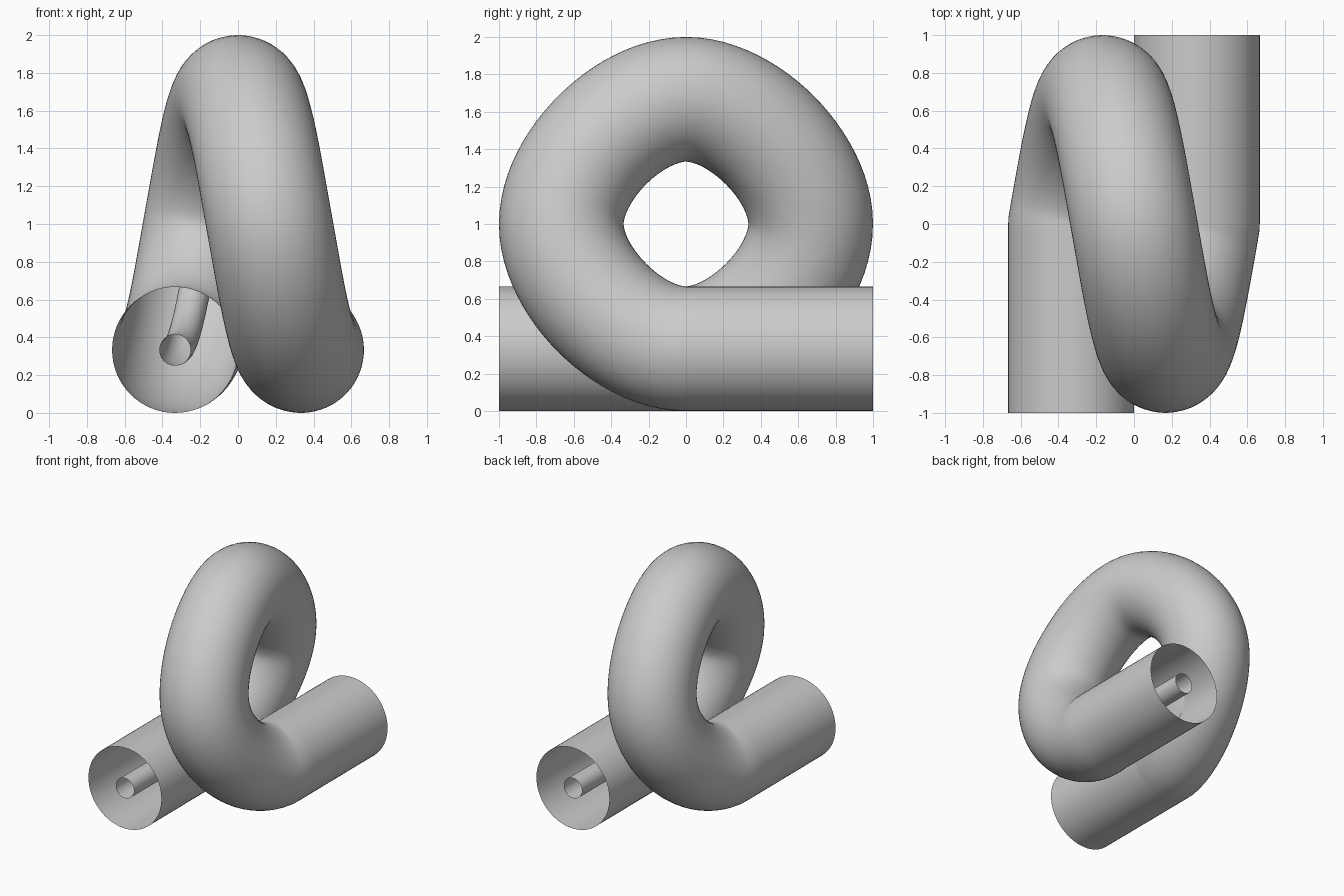
import bpy
import math
from mathutils import Vector

if "Cube" in bpy.data.objects:
    bpy.data.objects.remove(bpy.data.objects["Cube"])

R = 2 / 3        # loop radius of the centre line
R_TUBE = 1 / 3   # outer tube radius
R_CORE = 1 / 12  # inner tube radius
H = 0.46         # handle length as a fraction of the loop radius


def path_knots():
    """Straight run in, one full turn drifting in x, straight run out."""
    knots = []
    start = Vector((-R_TUBE, -1, R_TUBE))
    knots.append((start, Vector((0, 1 / 3, 0)), Vector((0, 1 / 3, 0))))
    for i in range(5):
        a = i * math.pi / 2
        co = Vector((-R_TUBE + i / 6, R * math.sin(a), 1 - R * math.cos(a)))
        handle = Vector((1 / 18, H * R * math.cos(a), H * R * math.sin(a)))
        before = Vector((0, 1 / 3, 0)) if i == 0 else handle
        after = Vector((0, 1 / 3, 0)) if i == 4 else handle
        knots.append((co, before, after))
    end = Vector((R_TUBE, 1, R_TUBE))
    knots.append((end, Vector((0, 1 / 3, 0)), Vector((0, 1 / 3, 0))))
    return knots


def looped_tube(name, radius, sides):
    """Open-ended round tube swept along the looping path."""
    curve = bpy.data.curves.new(name, 'CURVE')
    curve.dimensions = '3D'
    curve.resolution_u = 24
    curve.bevel_depth = radius
    curve.bevel_resolution = (sides - 4) // 2
    curve.use_fill_caps = False
    spline = curve.splines.new('BEZIER')
    knots = path_knots()
    spline.bezier_points.add(len(knots) - 1)
    for p, (co, before, after) in zip(spline.bezier_points, knots):
        p.handle_left_type = p.handle_right_type = 'FREE'
        p.co = co
        p.handle_left = co - before
        p.handle_right = co + after
    obj = bpy.data.objects.new(name, curve)
    bpy.context.collection.objects.link(obj)
    bpy.ops.object.select_all(action='DESELECT')
    obj.select_set(True)
    bpy.context.view_layer.objects.active = obj
    bpy.ops.object.convert(target='MESH')
    bpy.ops.object.shade_smooth()
    bpy.context.object.name = name


# Outer pipe and the thin pipe running along its centre
looped_tube("outer_tube", R_TUBE, 64)
looped_tube("inner_tube", R_CORE, 32)
